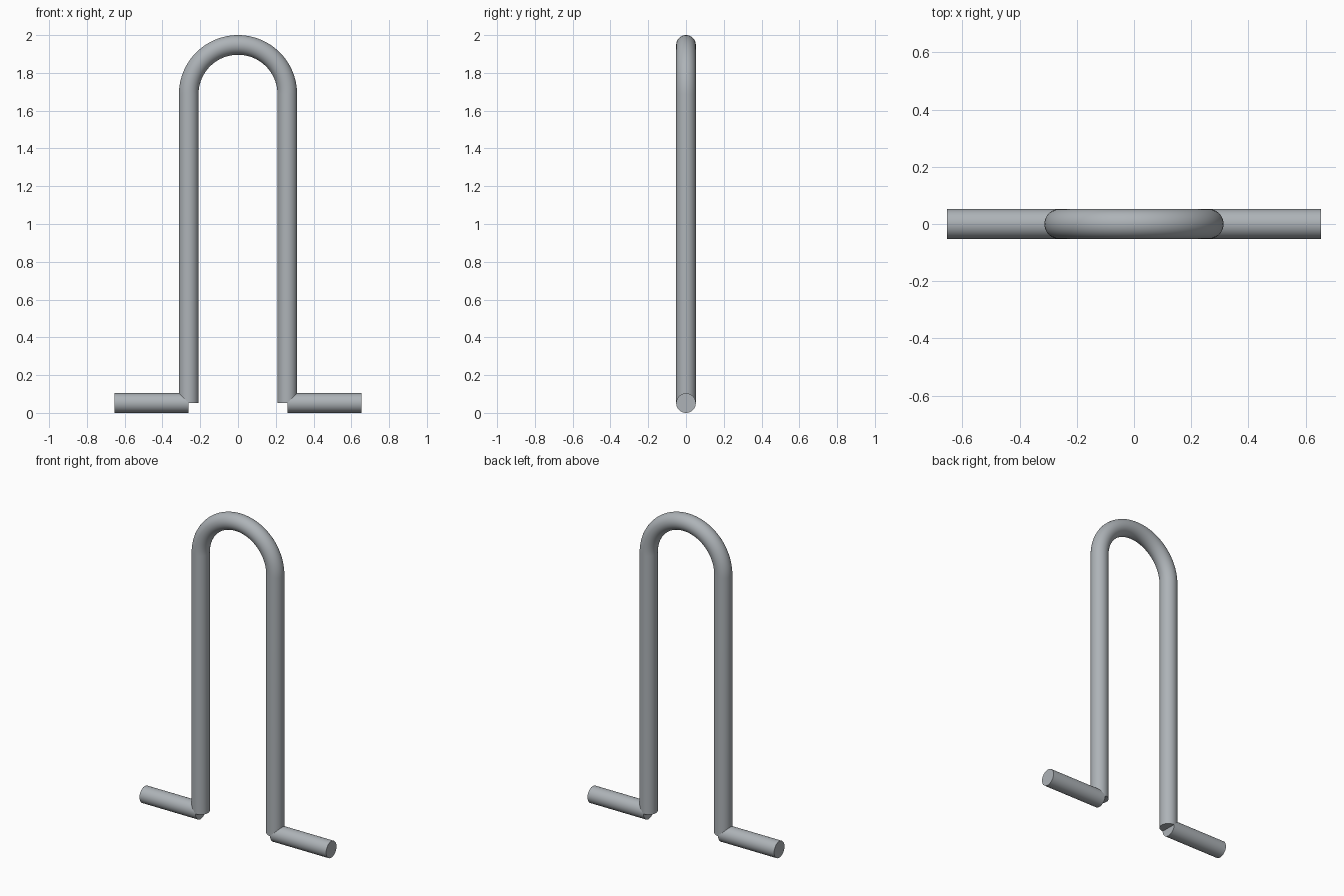
import bpy, bmesh, math
from mathutils import Vector

if "Cube" in bpy.data.objects:
    bpy.data.objects.remove(bpy.data.objects["Cube"])

R = 0.052        # rod radius
HALF = 0.261     # distance from centre to each leg axis
BEND_Z = 1.687   # height where the legs turn into the arch
FOOT_END = 0.653
SIDES = 48
ARC_STEPS = 48

steel = bpy.data.materials.new("grey steel")
steel.diffuse_color = (0.42, 0.45, 0.475, 1)
steel.use_nodes = True
steel.node_tree.nodes["Principled BSDF"].inputs["Base Color"].default_value = steel.diffuse_color


def rod(name, path):
    """Round capped rod swept along (point, tangent) pairs in the xz plane."""
    bm = bmesh.new()
    rings = []
    for p, t in path:
        across = Vector((0, 1, 0)).cross(t)
        ring = []
        for i in range(SIDES):
            a = 2 * math.pi * i / SIDES
            ring.append(bm.verts.new(p + across * (R * math.cos(a)) + Vector((0, R * math.sin(a), 0))))
        rings.append(ring)
    for a, b in zip(rings, rings[1:]):
        for i in range(SIDES):
            j = (i + 1) % SIDES
            bm.faces.new((a[i], a[j], b[j], b[i]))
    bm.faces.new(rings[0])
    bm.faces.new(rings[-1])
    bmesh.ops.recalc_face_normals(bm, faces=bm.faces)
    mesh = bpy.data.meshes.new(name)
    bm.to_mesh(mesh)
    bm.free()
    mesh.materials.append(steel)
    obj = bpy.data.objects.new(name, mesh)
    bpy.context.collection.objects.link(obj)
    bpy.ops.object.select_all(action='DESELECT')
    obj.select_set(True)
    bpy.context.view_layer.objects.active = obj
    bpy.ops.object.shade_smooth_by_angle(angle=math.radians(40))
    return obj


# Hoop: left leg, half-circle arch, right leg
up = Vector((0, 0, 1))
path = [(Vector((-HALF, 0, R)), up)]
for k in range(ARC_STEPS + 1):
    a = math.pi * (1 - k / ARC_STEPS)
    c, s = math.cos(a), math.sin(a)
    path.append((Vector((HALF * c, 0, BEND_Z + HALF * s)), Vector((s, 0, -c))))
path.append((Vector((HALF, 0, R)), -up))
rod("hoop", path)

# Feet pointing outward from the bottom of each leg
for side, name in ((-1, "left_foot"), (1, "right_foot")):
    out = Vector((side, 0, 0))
    rod(name, [(Vector((side * HALF, 0, R)), out), (Vector((side * FOOT_END, 0, R)), out)])
